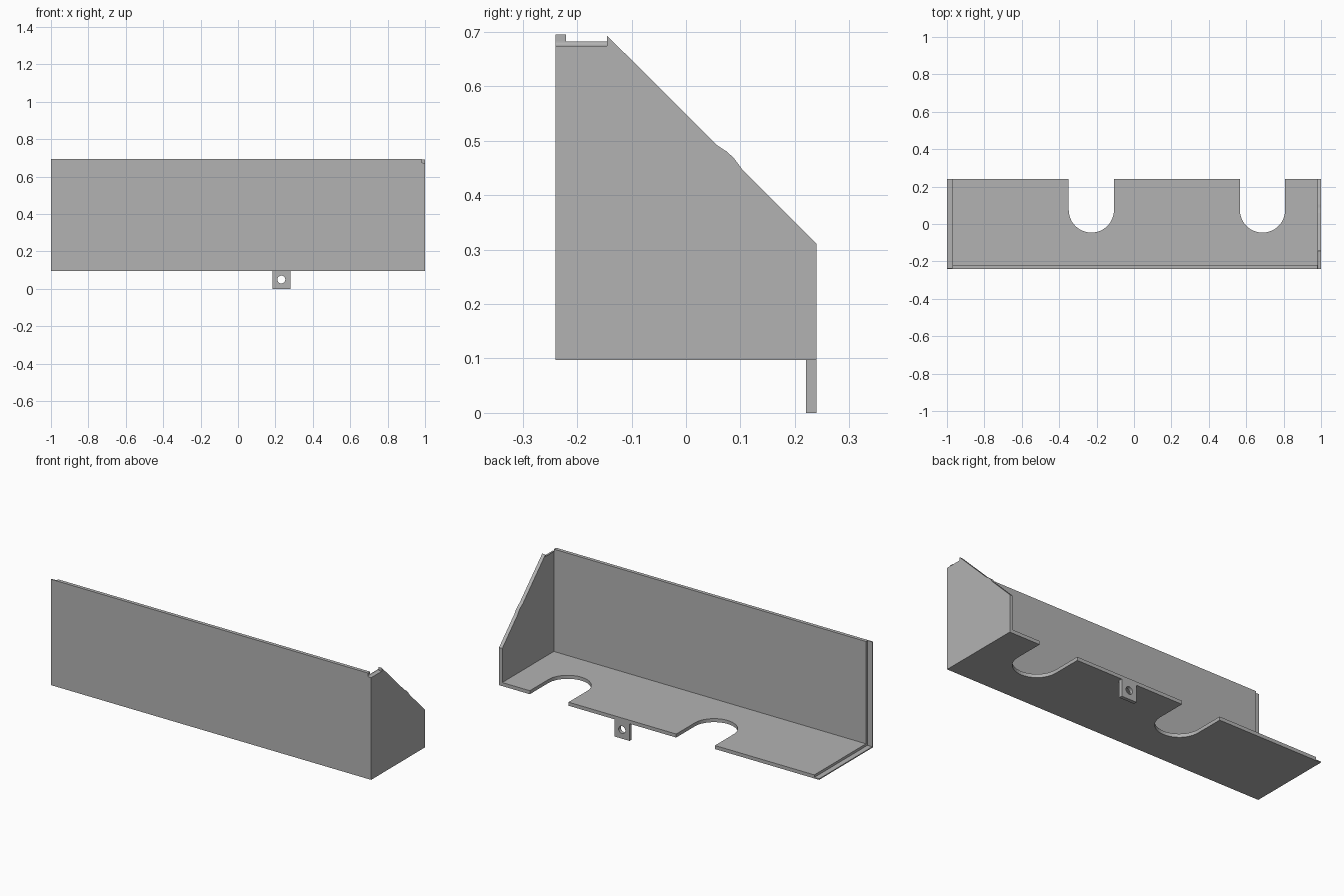
import bpy, bmesh
from math import pi, sin, cos
from mathutils import Vector

if "Cube" in bpy.data.objects:
    bpy.data.objects.remove(bpy.data.objects["Cube"])

grey = bpy.data.materials.new("plain grey")
grey.use_nodes = True
grey.diffuse_color = (0.45, 0.45, 0.45, 1)
grey.node_tree.nodes["Principled BSDF"].inputs["Base Color"].default_value = (0.45, 0.45, 0.45, 1)


def prism(name, points, axis, start, end):
    """Extrude a 2D outline along an axis; the points use the other two axes in order."""
    bm = bmesh.new()
    verts = []
    for a, b in points:
        co = [a, b]
        co.insert(axis, start)
        verts.append(bm.verts.new(co))
    face = bm.faces.new(verts)
    top = bmesh.ops.extrude_face_region(bm, geom=[face])["geom"]
    shift = Vector((0, 0, 0))
    shift[axis] = end - start
    bmesh.ops.translate(bm, vec=shift, verts=[g for g in top if isinstance(g, bmesh.types.BMVert)])
    bmesh.ops.recalc_face_normals(bm, faces=bm.faces)
    mesh = bpy.data.meshes.new(name)
    bm.to_mesh(mesh)
    bm.free()
    mesh.materials.append(grey)
    obj = bpy.data.objects.new(name, mesh)
    bpy.context.collection.objects.link(obj)
    return obj


def combine(target, other, operation):
    """Apply a boolean and discard the helper object."""
    mod = target.modifiers.new("boolean", "BOOLEAN")
    mod.operation, mod.solver, mod.object = operation, "EXACT", other
    bpy.context.view_layer.objects.active = target
    bpy.ops.object.modifier_apply(modifier=mod.name)
    bpy.data.objects.remove(other)


def arc(cx, cy, r, a0, a1, n):
    return [(cx + r * cos(a0 + (a1 - a0) * i / n), cy + r * sin(a0 + (a1 - a0) * i / n))
            for i in range(n + 1)]


FRONT, BACK, BASE, TOP, THICK = -0.24, 0.24, 0.097, 0.695, 0.02

# Front wall and floor as one L section
tray = prism("tray", [(FRONT, BASE), (BACK, BASE), (BACK, BASE + THICK),
                      (FRONT + THICK, BASE + THICK), (FRONT + THICK, TOP), (FRONT, TOP)], 0, -1, 1)

# Sloping end plate
plate = prism("end_plate", [(FRONT, BASE), (BACK, BASE), (BACK, 0.31), (0.105, 0.445),
                            (0.088, 0.468), (0.075, 0.48), (0.058, 0.491),
                            (-0.145, 0.693), (FRONT, 0.693)], 0, 1 - THICK, 1)
combine(tray, plate, "UNION")

# Rounded notch at the top corner of the end plate
notch = prism("notch_cutter", arc(0.988, 0.682, 0.008, pi, 1.5 * pi, 5)
              + [(1.1, 0.674), (1.1, 0.8), (0.98, 0.8)], 1, -0.3, -0.145)
combine(tray, notch, "DIFFERENCE")

# Round-ended slots in the floor
for x in (-0.228, 0.687):
    slot = prism("slot_cutter", arc(x, 0.075, 0.121, pi, 2 * pi, 24)
                 + [(x + 0.121, 0.4), (x - 0.121, 0.4)], 2, 0, 0.2)
    combine(tray, slot, "DIFFERENCE")

# Step that leaves a thin lip along the open end
step = prism("step_cutter", [(FRONT + 0.006, BASE + 0.006), (0.4, BASE + 0.006),
                             (0.4, 0.9), (FRONT + 0.006, 0.9)], 0, -1.1, -0.97)
combine(tray, step, "DIFFERENCE")

# Hanging tab with a screw hole
tab = prism("mounting_tab", [(0.185, 0), (0.28, 0), (0.28, BASE), (0.185, BASE)], 1, BACK - THICK, BACK)
hole = prism("hole_cutter", arc(0.232, 0.05, 0.021, 0, 2 * pi * 23 / 24, 23), 1, 0.1, 0.4)
combine(tab, hole, "DIFFERENCE")
